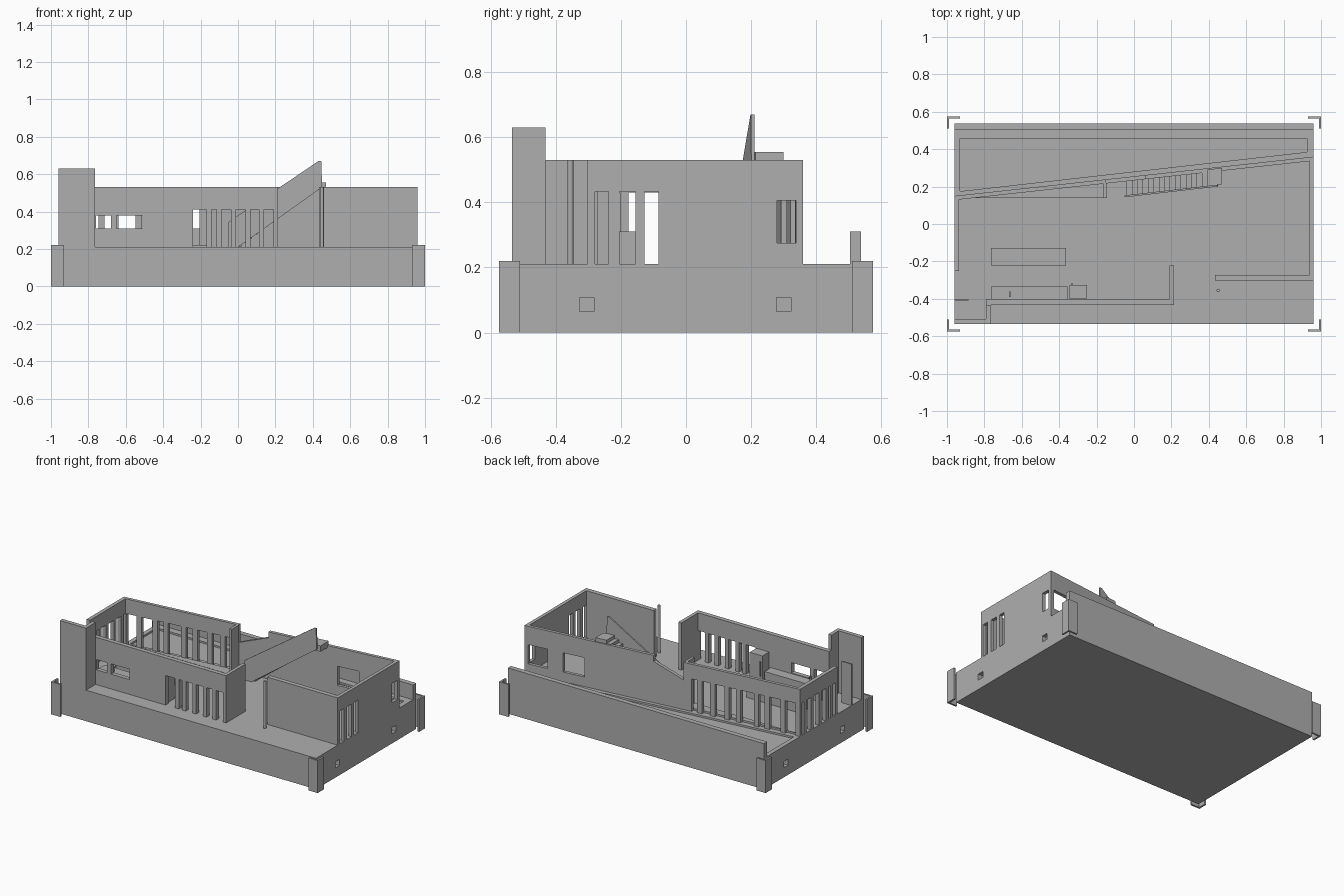
import bpy, bmesh, math

if "Cube" in bpy.data.objects:
    bpy.data.objects.remove(bpy.data.objects["Cube"])

plaster = bpy.data.materials.new("plaster grey")
plaster.diffuse_color = (0.43, 0.43, 0.43, 1)
plaster.use_nodes = True
plaster.node_tree.nodes["Principled BSDF"].inputs["Base Color"].default_value = plaster.diffuse_color

FLOOR, TOP = 0.21, 0.53


def back_y(x):
    """Outer line of the slanted rear wall."""
    return 0.15 + 0.1094 * (x + 0.96)


def add_prism(bm, pts, z0, z1):
    low = [bm.verts.new((x, y, z0)) for x, y in pts]
    high = [bm.verts.new((x, y, z1)) for x, y in pts]
    n = len(pts)
    bm.faces.new(low[::-1])
    bm.faces.new(high)
    for i in range(n):
        j = (i + 1) % n
        bm.faces.new((low[i], low[j], high[j], high[i]))


def rect(x0, x1, y0, y1):
    return [(x0, y0), (x1, y0), (x1, y1), (x0, y1)]


def slant(x0, x1, d0=0.022, d1=0.0):
    """Plan strip following the rear wall, offset inward from d1 to d0."""
    return [(x0, back_y(x0) - d0), (x1, back_y(x1) - d0),
            (x1, back_y(x1) - d1), (x0, back_y(x0) - d1)]


def finish(name, bm):
    bmesh.ops.recalc_face_normals(bm, faces=bm.faces)
    me = bpy.data.meshes.new(name)
    bm.to_mesh(me)
    bm.free()
    me.materials.append(plaster)
    ob = bpy.data.objects.new(name, me)
    bpy.context.collection.objects.link(ob)
    return ob


def make(name, parts, cuts=()):
    """parts and cuts are lists of (plan, z0, z1)."""
    bm = bmesh.new()
    for p in parts:
        add_prism(bm, *p)
    ob = finish(name, bm)
    if cuts:
        bm = bmesh.new()
        for c in cuts:
            add_prism(bm, *c)
        cutter = finish(name + "_cutter", bm)
        cutter.hide_render = True
        mod = ob.modifiers.new("openings", 'BOOLEAN')
        mod.object, mod.operation, mod.solver = cutter, 'DIFFERENCE', 'EXACT'
        deps = bpy.context.evaluated_depsgraph_get()
        ob.data = bpy.data.meshes.new_from_object(ob.evaluated_get(deps))
        ob.modifiers.clear()
        bpy.data.objects.remove(cutter)
    return ob


def gaps(start, end, columns, w):
    """Open spans left between columns of width w."""
    out, a = [], start
    for c in sorted(columns):
        out.append((a, c - w / 2))
        a = c + w / 2
    return out + [(a, end)]


# plinth with shallow yard bed and small vents in both ends
yard = [(-0.93, 0.175), (0.925, 0.385), (0.925, 0.457), (-0.93, 0.457)]
vents = [(rect(s * 0.95 - 0.02, s * 0.95 + 0.02, y - 0.022, y + 0.022), 0.065, 0.107)
         for s in (-1, 1) for y in (-0.305, 0.30)]
make("plinth", [(rect(-0.96, 0.96, -0.535, 0.537), 0, FLOOR)],
     vents + [(yard, FLOOR - 0.012, 0.3)])

# rear parapet
make("rear_parapet", [(rect(-0.96, 0.96, 0.503, 0.537), FLOOR, 0.31)])

# corner guards
for sx, nx in ((-1, "left"), (1, "right")):
    for sy, ny in ((-1, "front"), (1, "back")):
        L = [(1, 0.575), (0.93, 0.575), (0.93, 0.563), (0.988, 0.563), (0.988, 0.51), (1, 0.51)]
        make(f"corner_guard_{ny}_{nx}", [([(sx * x, sy * y) for x, y in L], 0, 0.22)])

# slanted rear wall, glazed half with slim columns
cols = [-0.84, -0.73, -0.655, -0.53, -0.45, -0.35, -0.26]
make("rear_wall_columns", [(slant(-0.96, -0.15), FLOOR, TOP)],
     [(slant(a, b, 0.05, -0.03), FLOOR - 0.01, 0.43) for a, b in gaps(-0.93, -0.205, cols, 0.034)])
make("rear_stub_wall", [([(-0.163, 0.14), (-0.145, 0.14), (-0.145, back_y(-0.15) - 0.02),
                          (-0.163, back_y(-0.163) - 0.02)], FLOOR, TOP)])
make("rear_floor_step", [([(-0.93, 0.14), (-0.163, 0.14), (-0.163, back_y(-0.163) - 0.022)], FLOOR, 0.222)])

# slanted rear wall, solid half with two windows
make("rear_wall_solid", [(slant(0.06, 0.96), FLOOR, TOP)],
     [(slant(0.54, 0.69, 0.05, -0.03), 0.275, 0.405),
      (slant(0.80, 0.935, 0.05, -0.03), 0.275, 0.405)])


def sloped_panel(name, profile, y_of, thick):
    """Upright panel: x-z profile placed on a slanted plan line."""
    bm = bmesh.new()
    a = [bm.verts.new((x, y_of(x), z)) for x, z in profile]
    b = [bm.verts.new((x, y_of(x) + thick, z)) for x, z in profile]
    bm.faces.new(a)
    bm.faces.new(b[::-1])
    for i in range(len(a)):
        j = (i + 1) % len(a)
        bm.faces.new((a[i], b[i], b[j], a[j]))
    return finish(name, bm)


sloped_panel("rear_low_wall", [(-0.15, FLOOR), (0.06, FLOOR), (0.06, 0.49), (-0.15, 0.41)],
             back_y, -0.022)


# stair with solid side rail
def stair_y(x):
    return 0.143 + 0.115 * (x + 0.05)


sloped_panel("stair_rail", [(-0.05, FLOOR), (0.0, FLOOR), (0.45, TOP), (0.445, 0.67),
                            (0.43, 0.67), (-0.05, 0.345)], stair_y, 0.01)
steps, n = [], 16
for i in range(n):
    x0 = -0.04 + i * 0.0288
    x1 = x0 + (0.0288 if i < n - 1 else 0.078)
    z1 = FLOOR + (i + 1) * 0.345 / n
    plan = [(x0, stair_y(x0) + 0.01), (x1, stair_y(x1) + 0.01),
            (x1, stair_y(x1) + 0.097), (x0, stair_y(x0) + 0.097)]
    steps.append((plan, max(FLOOR, z1 - 0.04), z1))
make("stair_treads", steps)

# left wall with columns
make("left_wall", [(rect(-0.96, -0.935, -0.25, 0.148), FLOOR, TOP)],
     [(rect(-1, -0.9, a, b), FLOOR - 0.01, 0.43)
      for a, b in gaps(-0.23, 0.13, [-0.19, -0.14, -0.065, 0.02, 0.095], 0.026)])

# right wall with tall openings and a corner window
make("right_wall", [(rect(0.937, 0.96, -0.303, 0.358), FLOOR, TOP)],
     [(rect(0.9, 1, a, b), FLOOR - 0.01, 0.433)
      for a, b in ((-0.28, -0.238), (-0.205, -0.155), (-0.127, -0.085))]
     + [(rect(0.9, 1, 0.28, 0.345), 0.275, 0.405)])

# front right wall
make("front_right_wall", [(rect(0.432, 0.937, -0.303, -0.272), FLOOR, TOP)])

# front left wall with kitchen windows and slotted glazing
slots = gaps(-0.24, 0.19, [-0.155, -0.1025, -0.025, 0.0525, 0.125], 0.027)
make("front_left_wall", [(rect(-0.79, 0.213, -0.432, -0.402), FLOOR, TOP)],
     [(rect(a, b, -0.5, -0.35), FLOOR - 0.01, 0.41) for a, b in slots]
     + [(rect(a, b, -0.5, -0.35), 0.31, 0.38) for a, b in ((-0.76, -0.68), (-0.65, -0.51))])
make("front_return_wall", [(rect(0.19, 0.213, -0.402, -0.222), FLOOR, TOP)])

# tall entrance screen and door panel
make("entrance_screen", [([(-0.96, -0.535), (-0.765, -0.535), (-0.765, -0.432), (-0.79, -0.432),
                           (-0.79, -0.507), (-0.96, -0.507)], FLOOR, 0.63)])
make("entrance_door", [(rect(-0.96, -0.885, -0.41, -0.4), FLOOR, 0.49)])

# porch post
bm = bmesh.new()
add_prism(bm, [(0.45 + 0.009 * math.cos(i * math.tau / 16), -0.355 + 0.009 * math.sin(i * math.tau / 16))
               for i in range(16)], FLOOR, TOP)
finish("porch_post", bm)

# kitchen
make("kitchen_island", [(rect(-0.765, -0.363, -0.222, -0.128), FLOOR, 0.31)])
make("kitchen_counter", [(rect(-0.765, -0.355, -0.402, -0.333), FLOOR, 0.305)])
make("kitchen_tap", [(rect(-0.668, -0.66, -0.39, -0.382), 0.305, 0.335),
                     (rect(-0.668, -0.66, -0.382, -0.36), 0.327, 0.335)])
make("refrigerator", [(rect(-0.345, -0.25, -0.397, -0.325), FLOOR, 0.41)])
make("refrigerator_handle", [(rect(-0.335, -0.328, -0.325, -0.316), 0.27, 0.37)])
